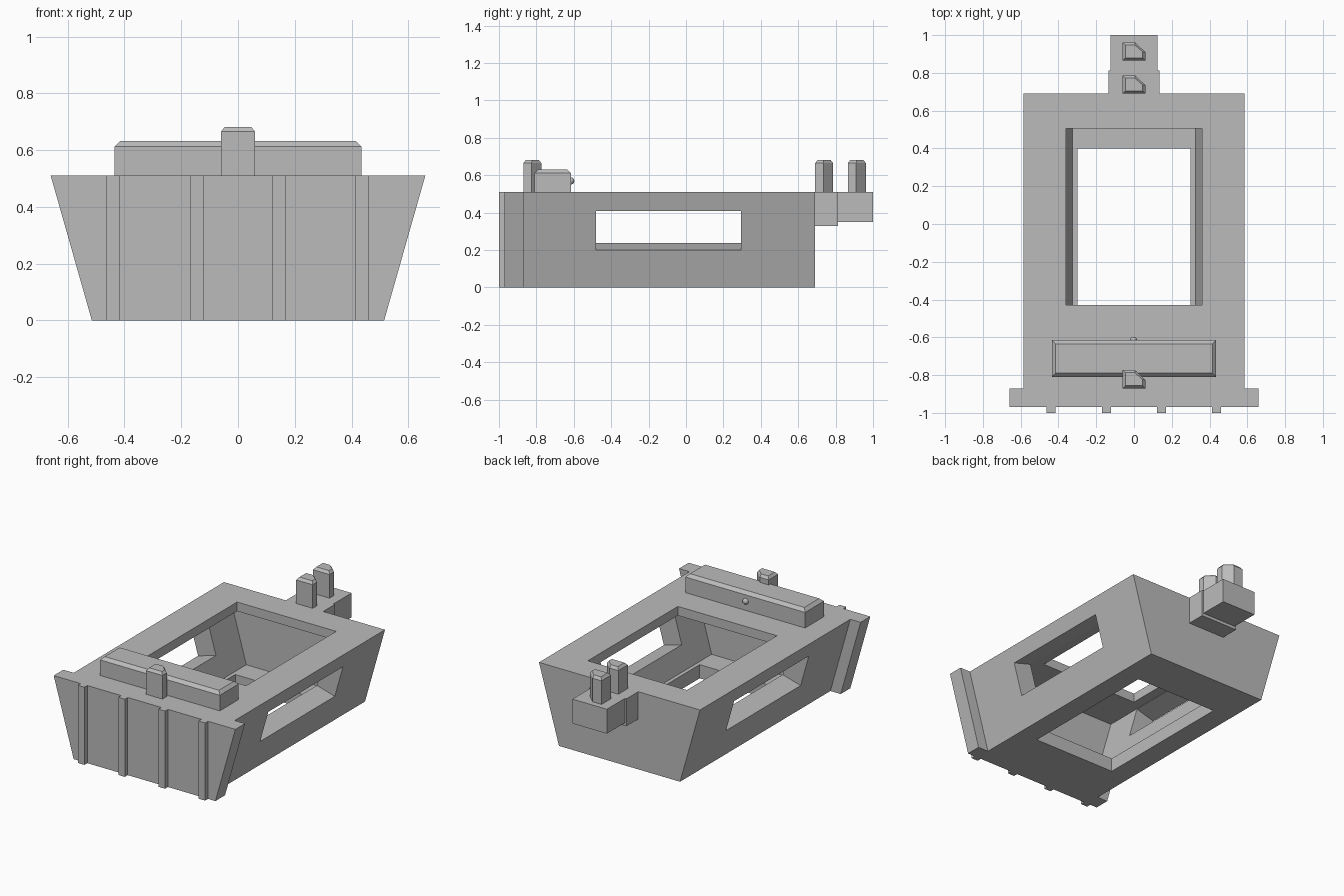
import bpy, bmesh, math

if "Cube" in bpy.data.objects:
    bpy.data.objects.remove(bpy.data.objects["Cube"])

grey = bpy.data.materials.new("plain_grey")
grey.diffuse_color = (0.5, 0.5, 0.5, 1)
grey.use_nodes = True
grey.node_tree.nodes["Principled BSDF"].inputs["Base Color"].default_value = grey.diffuse_color


def loft(name, rings):
    """Solid through a list of matching rings of 3D points."""
    bm = bmesh.new()
    loops = [[bm.verts.new(p) for p in r] for r in rings]
    n = len(rings[0])
    for a, b in zip(loops, loops[1:]):
        for i in range(n):
            bm.faces.new((a[i], a[(i + 1) % n], b[(i + 1) % n], b[i]))
    bm.faces.new(loops[0])
    bm.faces.new(loops[-1])
    bmesh.ops.recalc_face_normals(bm, faces=bm.faces)
    me = bpy.data.meshes.new(name)
    bm.to_mesh(me)
    bm.free()
    me.materials.append(grey)
    ob = bpy.data.objects.new(name, me)
    bpy.context.collection.objects.link(ob)
    return ob


def along_y(name, profile, y0, y1):
    return loft(name, [[(x, y, z) for x, z in profile] for y in (y0, y1)])


def box(name, x0, x1, y0, y1, z0, z1):
    return along_y(name, [(x0, z0), (x1, z0), (x1, z1), (x0, z1)], y0, y1)


def trapezoid(bottom, top, z0, z1):
    return [(-bottom, z0), (bottom, z0), (top, z1), (-top, z1)]


def capped(name, outline, z0, z1, z2, inset):
    """Upright prism with a chamfered top."""
    xs, ys = [p[0] for p in outline], [p[1] for p in outline]
    cx, cy = (min(xs) + max(xs)) / 2, (min(ys) + max(ys)) / 2
    sx = 1 - 2 * inset / (max(xs) - min(xs))
    sy = 1 - 2 * inset / (max(ys) - min(ys))
    small = [(cx + (x - cx) * sx, cy + (y - cy) * sy) for x, y in outline]
    return loft(name, [[(x, y, z) for x, y in o]
                       for o, z in ((outline, z0), (outline, z1), (small, z2))])


def cut(target, cutter):
    cutter.hide_render = True
    mod = target.modifiers.new("cut", 'BOOLEAN')
    mod.operation, mod.solver, mod.object = 'DIFFERENCE', 'EXACT', cutter
    bpy.context.view_layer.objects.active = target
    bpy.ops.object.modifier_apply(modifier=mod.name)
    bpy.data.objects.remove(cutter)


TOP = 0.51
SLOPE = 0.145 / TOP

# Hollow tapered body with top and bottom openings
body = along_y("body", trapezoid(0.44, 0.585, 0, TOP), -0.87, 0.69)
cut(body, along_y("cavity", trapezoid(0.325, 0.325 + 0.36 * SLOPE, 0.09, 0.45), -0.73, 0.55))
cut(body, box("top_opening", -0.36, 0.36, -0.43, 0.505, 0.4, 0.6))
cut(body, box("bottom_opening", -0.3, 0.3, -0.57, 0.4, -0.1, 0.15))

# Side windows, cut square to the sloping walls
ang = math.atan(SLOPE)
for s in (-1, 1):
    prof = []
    for z, depths in ((0.2, (-0.1, 0.145)), (0.41, (0.145, -0.1))):
        for d in depths:
            prof.append((s * (0.44 + SLOPE * z - d * math.cos(ang)), z + d * math.sin(ang)))
    cut(body, along_y("window_cutter", prof, -0.48, 0.295))

# Front flange and its upright ribs
along_y("front_flange", trapezoid(0.515, 0.66, 0, TOP), -0.97, -0.87)
for x in (-0.44, -0.146, 0.146, 0.437):
    box("front_rib", x - 0.024, x + 0.024, -1.0, -0.97, 0, TOP)

# Stepped tail block
box("tail_root", -0.136, 0.136, 0.69, 0.812, 0.33, TOP)
box("tail_end", -0.125, 0.125, 0.812, 1.0, 0.35, TOP)

# Chamfered cross bar with a small round stud
capped("cross_bar", [(-0.435, -0.81), (0.435, -0.81), (0.435, -0.615), (-0.435, -0.615)],
       TOP, 0.612, 0.632, 0.02)
bpy.ops.mesh.primitive_uv_sphere_add(segments=16, ring_count=10, radius=0.02,
                                     location=(-0.003, -0.617, 0.57))
stud = bpy.context.object
stud.name = "bar_stud"
stud.data.materials.append(grey)
bpy.ops.object.shade_smooth_by_angle()

# Three five-sided posts, one corner cut away
for name, y in (("front_post", -0.87), ("tail_post", 0.69), ("tail_post", 0.865)):
    capped(name, [(-0.06, y), (0.06, y), (0.06, y + 0.045), (0.005, y + 0.097), (-0.06, y + 0.097)],
           TOP, 0.665, 0.682, 0.014)
